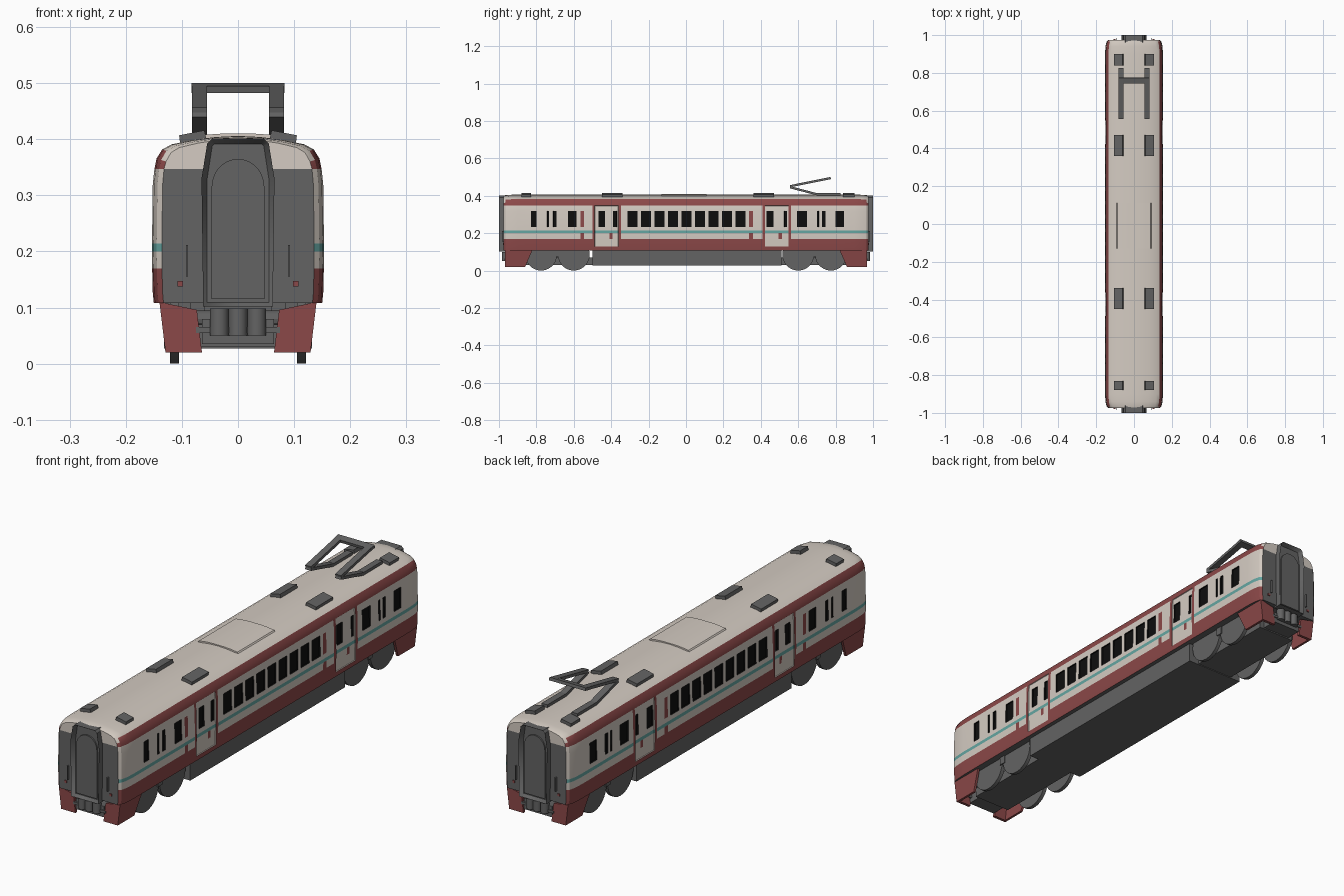
import bpy, bmesh, math
from mathutils import Vector

if "Cube" in bpy.data.objects:
    bpy.data.objects.remove(bpy.data.objects["Cube"])


def material(name, r, g, b):
    m = bpy.data.materials.new(name)
    m.diffuse_color = (r, g, b, 1)
    m.use_nodes = True
    m.node_tree.nodes["Principled BSDF"].inputs["Base Color"].default_value = m.diffuse_color
    return m


CREAM = material("cream", 0.66, 0.60, 0.54)
RED = material("red", 0.26, 0.065, 0.065)
TEAL = material("teal", 0.13, 0.38, 0.36)
BLACK = material("black", 0.004, 0.004, 0.004)
GREY = material("grey", 0.125, 0.125, 0.125)


def finish(name, bm, mats):
    bmesh.ops.recalc_face_normals(bm, faces=bm.faces)
    me = bpy.data.meshes.new(name)
    bm.to_mesh(me)
    bm.free()
    for m in mats:
        me.materials.append(m)
    ob = bpy.data.objects.new(name, me)
    bpy.context.collection.objects.link(ob)
    bpy.ops.object.select_all(action='DESELECT')
    ob.select_set(True)
    bpy.context.view_layer.objects.active = ob
    bpy.ops.object.shade_smooth_by_angle(angle=math.radians(30))
    return ob


def prism(name, pts, axis, a, b, mat, lean=0.0, sign=1):
    """Extrude a 2D outline along an axis; lean pulls x inward below z 0.11."""
    bm = bmesh.new()
    place = {'x': lambda u, v, t: (t, u, v), 'y': lambda u, v, t: (u, t, v),
             'z': lambda u, v, t: (u, v, t)}[axis]
    lo = [bm.verts.new(place(u, v, a)) for u, v in pts]
    hi = [bm.verts.new(place(u, v, b)) for u, v in pts]
    bm.faces.new(lo)
    bm.faces.new(hi)
    n = len(pts)
    for i in range(n):
        j = (i + 1) % n
        bm.faces.new((lo[i], lo[j], hi[j], hi[i]))
    for v in bm.verts:
        v.co.x -= sign * lean * (0.11 - v.co.z)
    return finish(name, bm, [mat])


def box(name, x, y, z, mat):
    return prism(name, [(x[0], y[0]), (x[1], y[0]), (x[1], y[1]), (x[0], y[1])], 'z', z[0], z[1], mat)


def circle(cu, cv, r, n=28):
    return [(cu + r * math.cos(2 * math.pi * i / n), cv + r * math.sin(2 * math.pi * i / n)) for i in range(n)]


def beam(name, p, q, x0, x1, t, mat):
    """Bar between two (y, z) points, t thick, spanning x0..x1."""
    d = (Vector(q) - Vector(p)).normalized() * t / 2
    n = Vector((-d.y, d.x))
    p, q = Vector(p) - d, Vector(q) + d
    return prism(name, [tuple(v) for v in (p - n, q - n, q + n, p + n)], 'x', x0, x1, mat)


# Car body: cross-section swept along y, cut at every window, door and stripe edge
half = [(0.150, 0.108), (0.152, 0.128), (0.153, 0.17), (0.1535, 0.20), (0.1535, 0.214),
        (0.153, 0.233), (0.152, 0.318), (0.149, 0.347), (0.145, 0.366), (0.135, 0.382),
        (0.118, 0.391), (0.08, 0.399), (0.04, 0.404)]
section = half + [(0, 0.406)] + [(-x, z) for x, z in reversed(half)]
windows = [(-0.83, -0.80), (-0.742, -0.732), (-0.71, -0.692), (-0.63, -0.585), (-0.467, -0.434),
           (-0.39, -0.37), (0.43, 0.468), (0.525, 0.54), (0.593, 0.647), (0.70, 0.71),
           (0.727, 0.745), (0.80, 0.845)]
windows += [(-0.312 + 0.0722 * i, -0.259 + 0.0722 * i) for i in range(9)]
doors = [(-0.488, -0.362), (0.422, 0.548)]
bars = [(-0.50, -0.488), (-0.362, -0.348), (0.408, 0.422), (0.548, 0.562)]
panels = [(-0.565, -0.545), (0.337, 0.358)]           # red strips, high and low
low_panels = [(-0.41, -0.394), (0.495, 0.512)]        # red strips on the doors
ends = {0.975: 0.885, 0.966: 0.945, 0.94: 0.985, 0.90: 1.0}
cuts = {round(y, 4) for group in (windows, doors, bars, panels, low_panels) for r in group for y in r}
stations = sorted(cuts | set(ends) | {-y for y in ends})


def within(y, ranges):
    return any(a < y < b for a, b in ranges)


def paint(c):
    x, y, z = abs(c.x), c.y, c.z
    if abs(y) > 0.9749:                               # end wall
        return 4 if z < 0.347 else 0
    if x < 0.05 and z < 0.15:                         # floor
        return 4
    if z > 0.347:
        return 1 if x > 0.134 else 0
    if within(y, bars):
        return 1
    if 0.233 < z < 0.318:
        if within(y, windows):
            return 3
        return 1 if within(y, panels) else 0
    if 0.20 < z < 0.214:
        return 2
    if 0.17 < z < 0.20:
        return 1 if within(y, panels + low_panels) else 0
    if z < 0.17:
        return 0 if within(y, doors) and z > 0.128 else 1
    return 0


bm = bmesh.new()
rings = []
for y in stations:
    s = ends.get(abs(y), 1.0)
    rings.append([bm.verts.new((x * s, y, z - (1 - s) * 0.05 * (z > 0.35))) for x, z in section])
n = len(section)
for r0, r1 in zip(rings, rings[1:]):
    for i in range(n):
        j = (i + 1) % n
        bm.faces.new((r0[i], r0[j], r1[j], r1[i]))
for r in (rings[0], rings[-1]):                       # end walls in level strips
    for i in range(n // 2):
        loop = [r[i], r[i + 1], r[n - 2 - i], r[n - 1 - i]]
        bm.faces.new(list(dict.fromkeys(loop)))
bmesh.ops.recalc_face_normals(bm, faces=bm.faces)
for f in bm.faces:
    f.material_index = paint(f.calc_center_median())
door_faces = [f for f in bm.faces if within(f.calc_center_median().y, doors)
              and 0.128 < f.calc_center_median().z < 0.347 and abs(f.normal.x) > 0.8]
bmesh.ops.inset_region(bm, faces=door_faces, thickness=0.001, depth=-0.003)
glass = [f for f in bm.faces if f.material_index == 3]
bmesh.ops.inset_individual(bm, faces=glass, thickness=0.0005, depth=-0.006)
finish("car_body", bm, [CREAM, RED, TEAL, BLACK, GREY])

# Roof: curved cooling unit and vent boxes
top = [(0.092, 0.399), (0.088, 0.404), (0.06, 0.408), (0.03, 0.410)]
prism("roof_cooling_unit", top + [(-x, z) for x, z in reversed(top)], 'y', -0.13, 0.11, CREAM)
for s in (-1, 1):
    for y0, y1 in ((0.84, 0.90), (0.36, 0.47), (-0.45, -0.34), (-0.88, -0.83)):
        prism("roof_vent", [(s * 0.056, 0.399), (s * 0.103, 0.392), (s * 0.105, 0.407), (s * 0.060, 0.416)],
              'y', y0, y1, GREY)

# Pantograph
for s in (-1, 1):
    a, b = s * 0.055, s * 0.082
    beam("pantograph_base", (0.71, 0.408), (0.82, 0.408), a, b, 0.012, GREY)
    beam("pantograph_lower_arm", (0.562, 0.444), (0.70, 0.408), a, b, 0.012, GREY)
    beam("pantograph_upper_arm", (0.562, 0.452), (0.765, 0.493), a, b, 0.012, GREY)
beam("pantograph_head", (0.752, 0.490), (0.768, 0.4935), -0.083, 0.083, 0.012, GREY)

# Both ends: gangway, handrails, marker lamps, skirts, coupler
frame = [(0.062, 0.102), (0.065, 0.33), (0.055, 0.392), (0.046, 0.401)]
frame += [(-x, z) for x, z in reversed(frame)]
arch = [(0.047, 0.115)] + [(0.047 * math.cos(t), 0.315 + 0.05 * math.sin(t))
                           for t in [math.pi * i / 14 for i in range(15)]] + [(-0.047, 0.115)]
for e in (-1, 1):
    gangway = prism("gangway_frame", frame, 'y', e * 0.96, e * 1.0, GREY)
    bm = bmesh.new()
    bm.from_mesh(gangway.data)
    face = [f for f in bm.faces if f.normal.y * e > 0.9]
    bmesh.ops.inset_region(bm, faces=face, thickness=0.010, depth=-0.018)
    bm.to_mesh(gangway.data)
    bm.free()
    prism("gangway_door", arch, 'y', e * 0.97, e * 0.988, GREY)
    prism("coupler_beam", [(-0.064, 0.035), (0.064, 0.035), (0.064, 0.08), (-0.064, 0.08)],
          'y', e * 0.90, e * 0.965, GREY)
    prism("coupler_bar", [(-0.075, 0.055), (0.075, 0.055), (0.075, 0.065), (-0.075, 0.065)],
          'y', e * 0.95, e * 0.97, GREY)
    for x in (-0.0335, 0, 0.0335):
        prism("coupler_roll", circle(x, e * 0.968, 0.0168, 16), 'z', 0.05, 0.098, GREY)
    for s in (-1, 1):
        box("handrail", (s * 0.089, s * 0.093), (e * 0.97, e * 0.984), (0.155, 0.212), GREY)
        box("marker_lamp", (s * 0.098, s * 0.108), (e * 0.97, e * 0.979), (0.138, 0.147), RED)
        prism("skirt_side", [(e * 0.82, 0.112), (e * 0.968, 0.112), (e * 0.968, 0.02), (e * 0.86, 0.02)],
              'x', s * 0.130, s * 0.140, RED, 0.12, s)
        prism("skirt_front", [(s * 0.075, 0.096), (s * 0.075, 0.02), (s * 0.140, 0.02), (s * 0.140, 0.110)],
              'y', e * 0.957, e * 0.969, RED, 0.12, s)

# Underframe and bogies
box("underframe", (-0.132, 0.132), (-0.50, 0.51), (0.027, 0.115), GREY)
for e in (-1, 1):
    box("bogie_frame", (-0.085, 0.085), (e * 0.50, e * 0.90), (0.03, 0.07), GREY)
    box("bogie_pivot", (-0.06, 0.06), (e * 0.62, e * 0.76), (0.065, 0.112), GREY)
    for y in (0.60, 0.775):
        prism("axle", circle(e * y, 0.08, 0.015, 12), 'x', -0.11, 0.11, GREY)
        for s in (-1, 1):
            prism("wheel", circle(e * y, 0.085, 0.085), 'x', s * 0.105, s * 0.121, GREY)
    for s in (-1, 1):
        box("bogie_damper", (s * 0.085, s * 0.125), (e * 0.672, e * 0.70), (0.075, 0.112), GREY)
